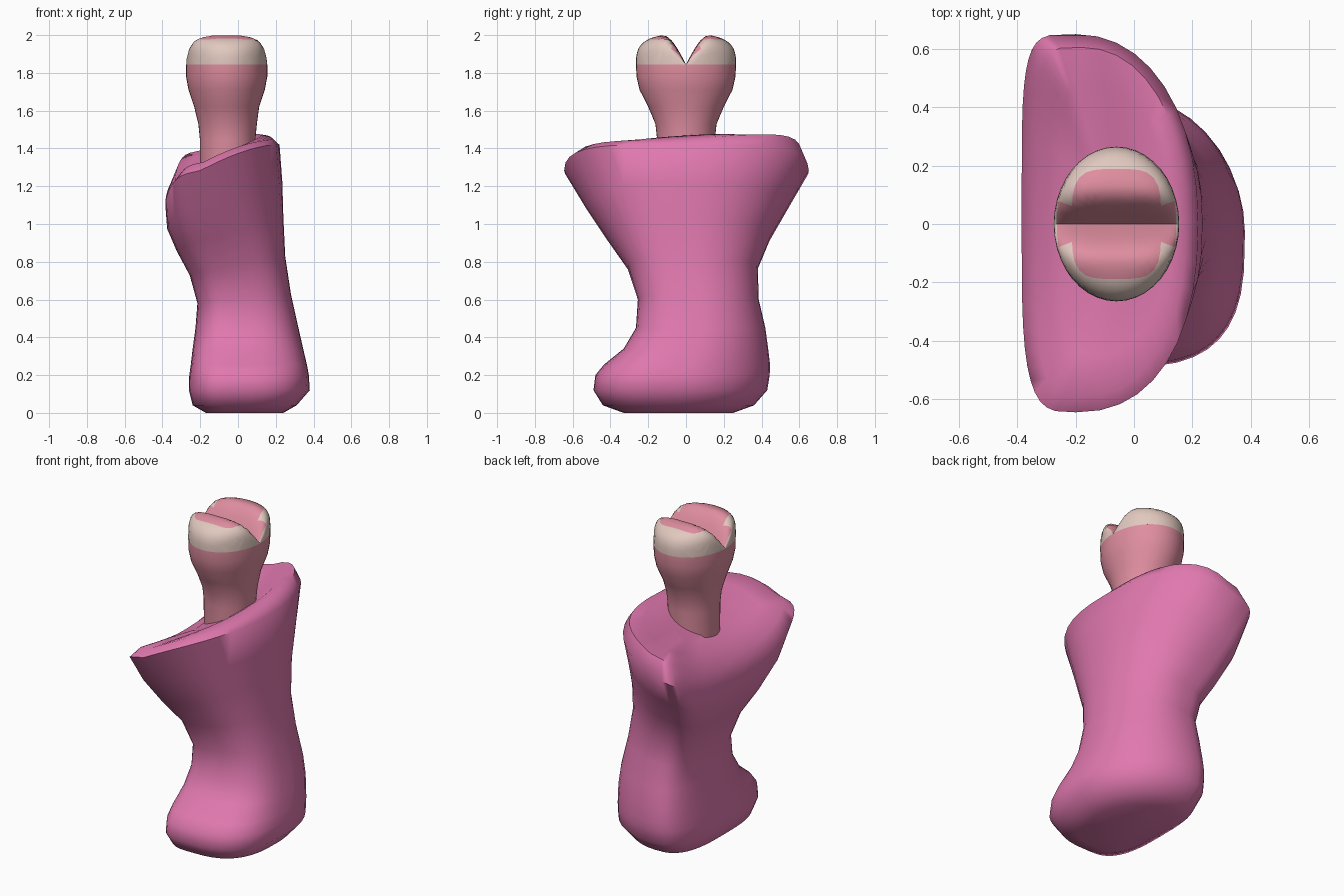
import bpy, math

if "Cube" in bpy.data.objects:
    bpy.data.objects.remove(bpy.data.objects["Cube"])


def material(name, rgb):
    m = bpy.data.materials.new(name)
    m.diffuse_color = (*rgb, 1)
    m.use_nodes = True
    m.node_tree.nodes["Principled BSDF"].inputs["Base Color"].default_value = m.diffuse_color
    return m


body_pink = material("body magenta pink", (0.75, 0.19, 0.43))
neck_pink = material("neck rose pink", (0.74, 0.27, 0.35))
cream = material("cream rim", (0.75, 0.58, 0.52))


def loft(name, rings, mats, tip=None, rule=None, angle=60):
    """Skin a stack of equal-sized rings; close the top with a fan or flat cap."""
    n = len(rings[0])
    verts = [p for r in rings for p in r]
    faces = [tuple(reversed(range(n)))]
    for k in range(len(rings) - 1):
        for i in range(n):
            j = (i + 1) % n
            faces.append((k * n + i, k * n + j, (k + 1) * n + j, (k + 1) * n + i))
    last = (len(rings) - 1) * n
    if tip:
        verts.append(tip)
        faces += [(last + i, last + (i + 1) % n, len(verts) - 1) for i in range(n)]
    else:
        faces.append(tuple(last + i for i in range(n)))
    mesh = bpy.data.meshes.new(name)
    mesh.from_pydata(verts, [], faces)
    for m in mats:
        mesh.materials.append(m)
    if rule:
        for f in mesh.polygons:
            f.material_index = rule(f.center)
    ob = bpy.data.objects.new(name, mesh)
    bpy.context.collection.objects.link(ob)
    bpy.ops.object.select_all(action='DESELECT')
    ob.select_set(True)
    bpy.context.view_layer.objects.active = ob
    bpy.ops.object.shade_smooth_by_angle(angle=math.radians(angle))
    return ob


def power(v, p):
    return math.copysign(abs(v) ** p, v)


# Body sections: z, centre x, left, right, front, back, tilt, sag, back rise
SECTIONS = [
    (0.00, -0.02, -0.17, 0.24, -0.33, 0.25, 0, 0, 0),
    (0.04, -0.04, -0.24, 0.31, -0.44, 0.36, 0, 0, 0),
    (0.12, -0.05, -0.26, 0.38, -0.49, 0.43, 0, 0, 0),
    (0.20, -0.05, -0.258, 0.375, -0.48, 0.443, 0, 0, 0),
    (0.255, -0.05, -0.25, 0.365, -0.435, 0.445, 0, 0, 0),
    (0.34, -0.04, -0.24, 0.345, -0.33, 0.435, 0, 0, 0),
    (0.45, -0.03, -0.225, 0.32, -0.265, 0.42, 0, 0, 0),
    (0.60, -0.02, -0.215, 0.28, -0.255, 0.385, 0.1, 0, 0),
    (0.77, -0.04, -0.255, 0.25, -0.31, 0.38, 0.2, 0, 0),
    (0.93, -0.10, -0.325, 0.24, -0.42, 0.445, 0.32, 0, 0),
    (1.06, -0.16, -0.375, 0.235, -0.53, 0.54, 0.4, 0.12, 0),
    (1.20, -0.20, -0.385, 0.22, -0.645, 0.65, 0.52, 0.2, 0),
    (1.265, -0.18, -0.335, 0.18, -0.59, 0.605, 0.52, 0.27, 0.05),
    (1.32, -0.15, -0.25, 0.12, -0.45, 0.47, 0.55, 0.17, 0.06),
    (1.33, -0.10, -0.18, 0.02, -0.25, 0.25, 0.55, 0.1, 0.06),
]


def body_ring(z, cx, xl, xr, yf, yb, tilt, sag, rise, n=40):
    pts = []
    u = min(1, max(0, (z - 0.5) / 0.6))          # 0 at the base, 1 at the shoulders
    cy, b = (yf + yb) / 2, (yb - yf) / 2
    for i in range(n):
        t = 2 * math.pi * i / n
        c, s = math.cos(t), math.sin(t)
        # corner squareness for each quadrant
        if c > 0:
            k = 3.0 - 0.7 * u if s < 0 else 2.0 + 0.15 * u
        else:
            k = 3.0 + (0.8 if s < 0 else 2.0) * u
        x = cx + (xr - cx if c > 0 else cx - xl) * power(c, 2 / k)
        y = cy + b * power(s, 2 / k)
        # the left corners of the shoulders droop less than the middle
        ease = 1 - 0.6 * u * s * s if c < 0 else 1
        pts.append((x, y, z + tilt * ease * (x - cx) + sag * y * y + rise * y))
    return pts


loft("body", [body_ring(*s) for s in SECTIONS], [body_pink])

# Neck flaring into a head split by a V groove along x
SEG, HX, AX, AY, BASE = 40, -0.06, 0.215, 0.265, 1.845
INNER = 0.71                                     # edge of the pink top patch


def oval(cx, ax, ay, z):
    return [(cx + ax * math.cos(2 * math.pi * i / SEG),
             ay * math.sin(2 * math.pi * i / SEG), z) for i in range(SEG)]


def dome(s):
    ring = []
    k = 2 + 2 * min(1, (1 - s) / (1 - INNER))    # oval outside, squarish inside
    for i in range(SEG):
        t = 2 * math.pi * i / SEG
        c, d = math.cos(t), math.sin(t)
        r = s * (abs(c) ** k + abs(d) ** k) ** (-1 / k)
        y = AY * r * d
        n = 3 + 1.5 * c * c
        groove = math.sin(math.pi / 2 * min(1, abs(y) / 0.13))
        ring.append((HX + AX * r * c, y,
                     BASE + 0.16 * groove * max(0, 1 - r ** n) ** (1 / n)))
    return ring


neck = [oval(*r) for r in (
    (-0.055, 0.145, 0.15, 1.15), (-0.055, 0.147, 0.153, 1.45),
    (-0.055, 0.155, 0.162, 1.53), (-0.06, 0.172, 0.2, 1.62),
    (-0.06, 0.202, 0.246, 1.71), (-0.06, 0.215, 0.262, 1.78),
    (HX, AX, AY, BASE))]
top = [dome(s) for s in (0.995, 0.98, 0.95, 0.91, 0.85, 0.78, INNER,
                         0.6, 0.5, 0.4, 0.3, 0.2, 0.1)]


def head_colour(c):
    u, v = abs(c.x - HX) / AX, abs(c.y) / AY
    if c.z < 1.83:
        return 0
    patch = (u ** 4 + v ** 4) ** 0.25 < INNER
    groove = math.atan2(v, u) < math.radians(18) and math.hypot(u, v) < 0.95
    return 0 if patch or groove else 1


loft("neck_and_head", neck + top, [neck_pink, cream],
     tip=(HX, 0, BASE), rule=head_colour, angle=50)
